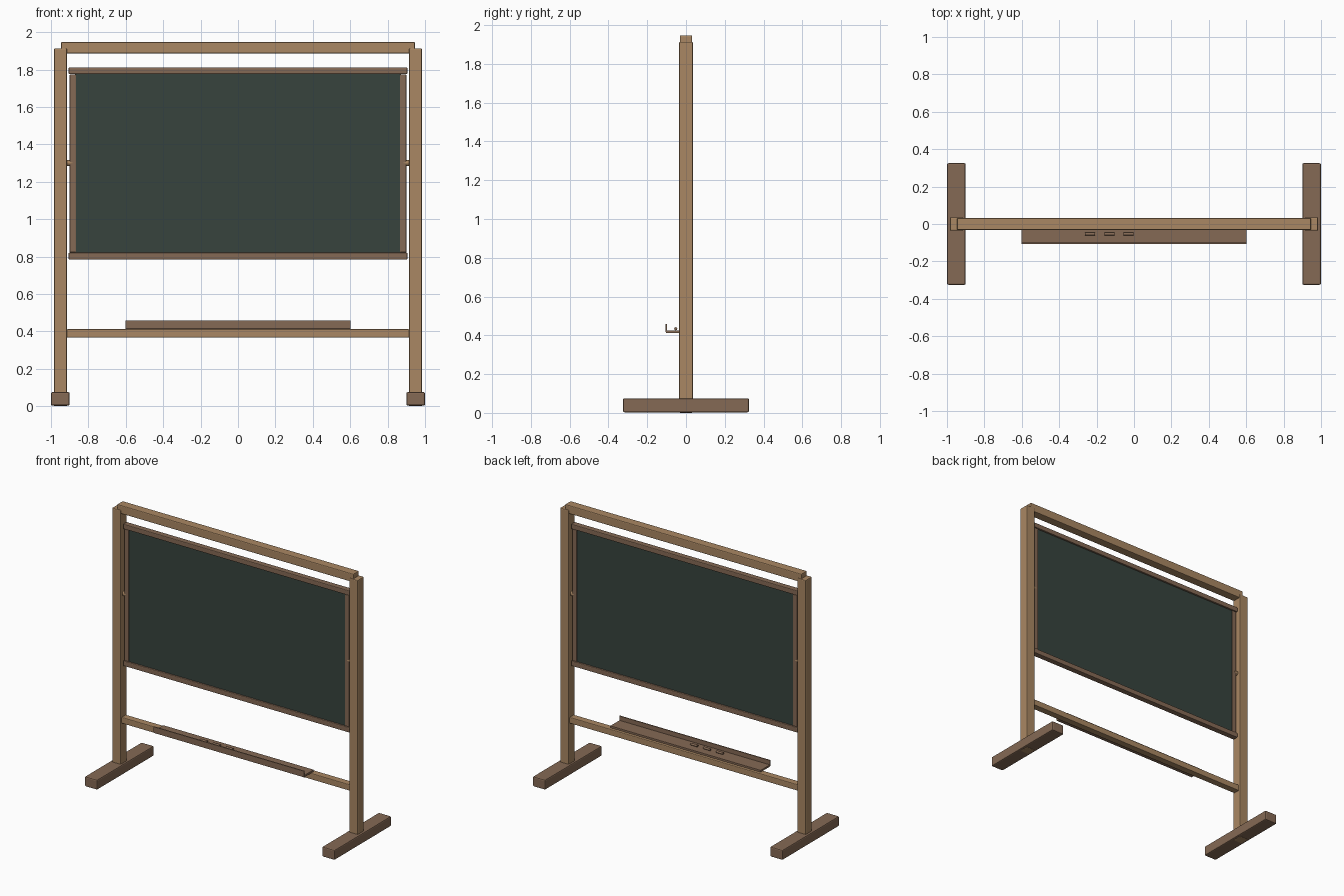
import bpy
import bmesh
from math import pi
from mathutils import Matrix

cube = bpy.data.objects.get("Cube")
if cube:
    bpy.data.objects.remove(cube)


def material(name, colour):
    m = bpy.data.materials.new(name)
    m.use_nodes = True
    m.diffuse_color = (*colour, 1)
    m.node_tree.nodes["Principled BSDF"].inputs["Base Color"].default_value = (*colour, 1)
    return m


light_wood = material("light wood", (0.40, 0.245, 0.125))
dark_wood = material("dark wood", (0.235, 0.143, 0.09))
board_green = material("board green", (0.038, 0.056, 0.047))


def finish(name, bm, mat, bevel=0.0):
    mesh = bpy.data.meshes.new(name)
    bm.to_mesh(mesh)
    bm.free()
    mesh.materials.append(mat)
    obj = bpy.data.objects.new(name, mesh)
    bpy.context.collection.objects.link(obj)
    if bevel:
        mod = obj.modifiers.new("Bevel", "BEVEL")
        mod.width = bevel
        mod.segments = 2
    return obj


def box(name, x, y, z, mat, bevel=0.0):
    """Box spanning the given (low, high) ranges."""
    bm = bmesh.new()
    bmesh.ops.create_cube(bm, size=1)
    for v in bm.verts:
        v.co = [(lo + hi) / 2 + c * (hi - lo) for c, (lo, hi) in zip(v.co, (x, y, z))]
    return finish(name, bm, mat, bevel)


def rod(name, x, y, z, radius, mat):
    """Cylinder lying along x."""
    bm = bmesh.new()
    place = Matrix.Translation(((x[0] + x[1]) / 2, y, z)) @ Matrix.Rotation(pi / 2, 4, "Y")
    bmesh.ops.create_cone(bm, cap_ends=True, segments=12, radius1=radius,
                          radius2=radius, depth=x[1] - x[0], matrix=place)
    return finish(name, bm, mat)


# Stand: feet, posts, frame stiles and pivots on both sides
for side, s in (("left", 1), ("right", -1)):
    def span(a, b):
        return tuple(sorted((s * a, s * b)))
    box(side + "_foot", span(0.9, 1.0), (-0.325, 0.325), (0.003, 0.075), dark_wood, 0.008)
    box(side + "_post", span(0.914, 0.984), (-0.036, 0.036), (0, 1.913), light_wood, 0.006)
    box(side + "_frame_stile", span(0.866, 0.9), (-0.016, 0.016), (0.822, 1.774), dark_wood, 0.004)
    rod(side + "_pivot", span(0.885, 0.92), 0, 1.3, 0.017, light_wood)

# Cross rails
box("top_rail", (-0.946, 0.946), (-0.032, 0.032), (1.886, 1.947), light_wood, 0.006)
box("lower_rail", (-0.916, 0.916), (-0.025, 0.025), (0.367, 0.412), light_wood, 0.005)

# Writing board and its frame
box("board_panel", (-0.872, 0.872), (-0.009, 0.009), (0.81, 1.785), board_green)
box("frame_top", (-0.906, 0.906), (-0.021, 0.021), (1.775, 1.811), dark_wood, 0.005)
box("frame_bottom", (-0.906, 0.906), (-0.021, 0.021), (0.784, 0.821), dark_wood, 0.005)

# Chalk tray with its front lip
box("tray_shelf", (-0.602, 0.602), (-0.104, 0.006), (0.412, 0.426), dark_wood, 0.001)
box("tray_lip", (-0.602, 0.602), (-0.106, -0.098), (0.416, 0.458), dark_wood, 0.001)

# Chalk sticks
for i in range(3):
    x = -0.235 + 0.103 * i
    stick = rod("chalk_%d" % (i + 1), (x - 0.027, x + 0.027), -0.053, 0.434, 0.008, dark_wood)
    for poly in stick.data.polygons:
        poly.use_smooth = len(poly.vertices) == 4
